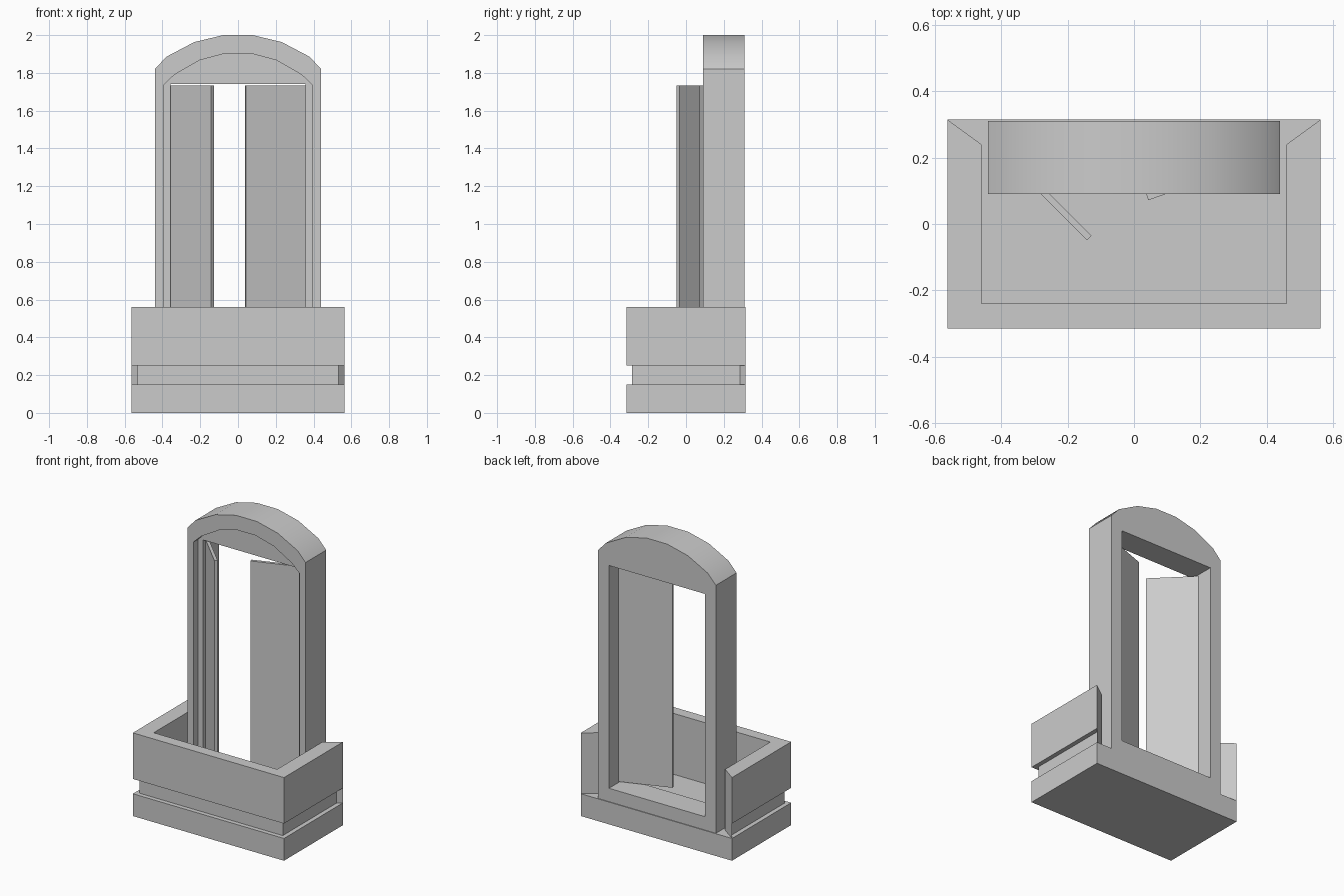
import bpy, bmesh, math
from mathutils import Vector

if "Cube" in bpy.data.objects:
    bpy.data.objects.remove(bpy.data.objects["Cube"])


def make_object(name, bm):
    bmesh.ops.recalc_face_normals(bm, faces=bm.faces)
    mesh = bpy.data.meshes.new(name)
    bm.to_mesh(mesh)
    bm.free()
    ob = bpy.data.objects.new(name, mesh)
    bpy.context.collection.objects.link(ob)
    return ob


def loft(name, rings):
    """Skin equal-length closed rings of 3D points and cap both ends."""
    bm = bmesh.new()
    loops = [[bm.verts.new(p) for p in ring] for ring in rings]
    n = len(loops[0])
    for a, b in zip(loops, loops[1:]):
        for i in range(n):
            j = (i + 1) % n
            bm.faces.new((a[i], a[j], b[j], b[i]))
    bm.faces.new(loops[0][::-1])
    bm.faces.new(loops[-1])
    return make_object(name, bm)


def mirrored(half):
    """Complete a right-hand half profile on the left."""
    return half + [(-x, v) for x, v in reversed(half)]


def prism_z(name, pts, z0, z1):
    return loft(name, [[(x, y, z) for x, y in pts] for z in (z0, z1)])


def prism_y(name, pts, y0, y1):
    return loft(name, [[(x, y, z) for x, z in pts] for y in (y0, y1)])


def cut(target, cutter):
    mod = target.modifiers.new("cut", 'BOOLEAN')
    mod.operation = 'DIFFERENCE'
    mod.solver = 'EXACT'
    mod.object = cutter
    bpy.context.view_layer.objects.active = target
    bpy.ops.object.modifier_apply(modifier=mod.name)
    bpy.data.objects.remove(cutter)


# balcony floor slab
W, D = 0.563, 0.315
prism_z("floor_slab", mirrored([(W, -D), (W, D)]), 0, 0.15)


# U-shaped parapet with a groove near its foot and mitred back ends
def parapet_ring(z, inset):
    x, y = W - inset, D - 0.03
    half = [(0.46, -0.24), (0.46, 0.24), (W, D), (x, y), (x, -D + inset)]
    return [(px, py, z) for px, py in mirrored(half)]


loft("parapet", [parapet_ring(0.15, 0.03), parapet_ring(0.25, 0.03),
                 parapet_ring(0.25, 0), parapet_ring(0.56, 0)])

# arched door frame: front recess and rectangular opening
frame = prism_y("door_frame", mirrored(
    [(0.44, 0.15), (0.44, 1.82), (0.38, 1.885), (0.232, 1.963), (0.078, 2.0)]),
    0.09, 0.31)
cut(frame, prism_y("recess_cutter", mirrored(
    [(0.395, 0.20), (0.395, 1.735), (0.337, 1.79), (0.203, 1.867), (0.068, 1.903)]),
    0.0, 0.14))
cut(frame, prism_y("opening_cutter", mirrored(
    [(0.357, 0.24), (0.357, 1.74)]), 0.0, 0.5))
bpy.ops.object.select_all(action='DESELECT')
frame.select_set(True)
bpy.context.view_layer.objects.active = frame
bpy.ops.object.shade_smooth_by_angle(angle=math.radians(30))


# two door leaves, swung open by different amounts
def door_leaf(name, hinge, tip, thick=0.02):
    h, t = Vector(hinge), Vector(tip)
    d = (t - h).normalized()
    side = Vector((-d.y, d.x)) * thick / 2
    prism_z(name, [h - side, t - side, t + side, h + side], 0.245, 1.732)


door_leaf("left_door_leaf", (-0.365, 0.188), (-0.135, -0.042))
door_leaf("right_door_leaf", (0.365, 0.198), (0.04, 0.081))
